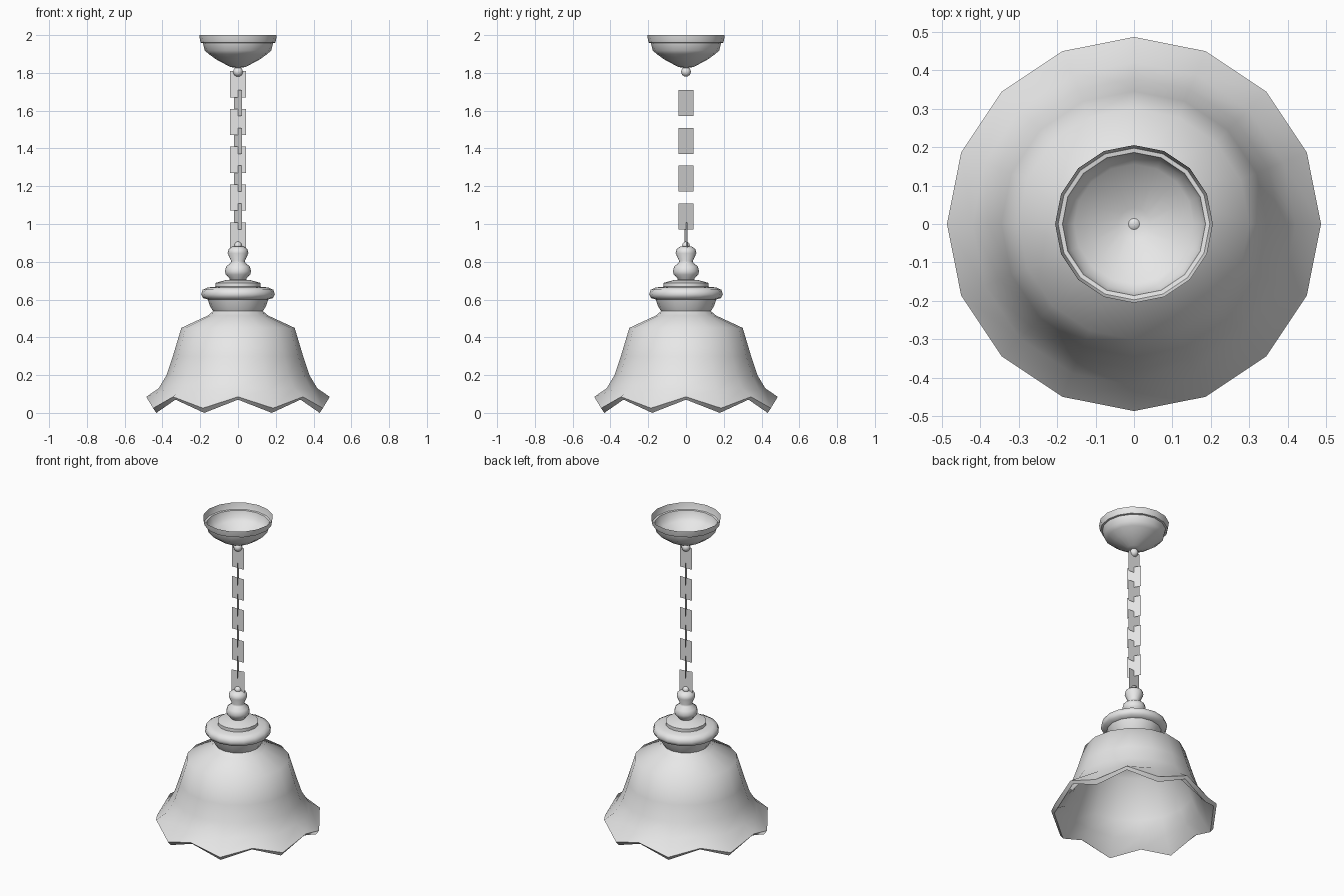
import bpy, bmesh, math

cube = bpy.data.objects.get("Cube")
if cube:
    bpy.data.objects.remove(cube, do_unlink=True)

SIDES = 16

grey = bpy.data.materials.new("plain_grey")
grey.use_nodes = True
grey.diffuse_color = (0.8, 0.8, 0.8, 1)
grey.node_tree.nodes["Principled BSDF"].inputs["Base Color"].default_value = (0.8, 0.8, 0.8, 1)


def finish(name, bm, angle=None):
    mesh = bpy.data.meshes.new(name)
    bm.to_mesh(mesh)
    bm.free()
    obj = bpy.data.objects.new(name, mesh)
    bpy.context.collection.objects.link(obj)
    mesh.materials.append(grey)
    if angle:
        bpy.ops.object.select_all(action='DESELECT')
        obj.select_set(True)
        bpy.context.view_layer.objects.active = obj
        bpy.ops.object.shade_smooth_by_angle(angle=math.radians(angle))
    return obj


def lathe(name, profile, angle=50):
    """Revolve (radius, z) or (radius, z, drop) points, from bottom to top
    outside; drop lowers every second column to make scallops."""
    bm = bmesh.new()
    rings = []
    for r, z, *drop in profile:
        if r == 0:
            rings.append([bm.verts.new((0, 0, z))] * SIDES)
            continue
        ring = []
        for i in range(SIDES):
            a = math.tau * i / SIDES
            dz = drop[0] if drop and i % 2 else 0
            ring.append(bm.verts.new((r * math.cos(a), r * math.sin(a), z - dz)))
        rings.append(ring)
    for low, high in zip(rings, rings[1:]):
        for i in range(SIDES):
            j = (i + 1) % SIDES
            corners = list(dict.fromkeys((low[i], low[j], high[j], high[i])))
            bm.faces.new(corners)
    return finish(name, bm, angle)


def ball(name, z, radius):
    bm = bmesh.new()
    bmesh.ops.create_uvsphere(bm, u_segments=12, v_segments=8, radius=radius)
    bmesh.ops.translate(bm, verts=bm.verts, vec=(0, 0, z))
    return finish(name, bm, 60)


def link(name, z, turn):
    """One flat chain plate centred on height z."""
    w, h = 0.0435, 0.069
    a = math.radians(turn)
    bm = bmesh.new()
    bm.faces.new([bm.verts.new((x * math.cos(a), x * math.sin(a), z + dz))
                  for x, dz in ((-w, -h), (w, -h), (w, h), (-w, h))])
    return finish(name, bm)


# Scalloped bell shade: inside wall, rim, then outside wall
lathe("shade", [
    (0, 0.50), (0.14, 0.495), (0.28, 0.44), (0.355, 0.20),
    (0.40, 0.115, 0.01), (0.468, 0.07, 0.07), (0.486, 0.085, 0.06),
    (0.42, 0.13, 0.01), (0.378, 0.20), (0.345, 0.30), (0.30, 0.45),
    (0.16, 0.515), (0.13, 0.54)], 60)

# Flared collar holding the shade
lathe("collar", [
    (0.13, 0.535), (0.148, 0.565), (0.16, 0.6), (0.185, 0.608),
    (0.195, 0.628), (0.187, 0.652), (0.16, 0.664), (0.12, 0.668),
    (0.12, 0.688), (0.065, 0.703), (0, 0.71)])

# Turned finial above the collar
lathe("finial", [
    (0.04, 0.70), (0.045, 0.712), (0.065, 0.732), (0.069, 0.75),
    (0.063, 0.775), (0.04, 0.793), (0.036, 0.803), (0.055, 0.845),
    (0.05, 0.867), (0.03, 0.881), (0, 0.884)], 60)
ball("lower_ring", 0.887, 0.02)

# Chain of crossed flat plates
for i in range(5):
    link("chain_link_wide", 1.74 - 0.2 * i, 0 if i < 4 else 10)
for i in range(4):
    link("chain_link_cross", 1.64 - 0.2 * i, -62)

# Open ceiling cup and its knob
ball("upper_ring", 1.806, 0.026)
lathe("ceiling_cup", [
    (0, 1.824), (0.042, 1.832), (0.117, 1.872), (0.155, 1.9),
    (0.176, 1.918), (0.186, 1.958), (0.197, 1.96), (0.201, 1.972), (0.205, 2.0)])
